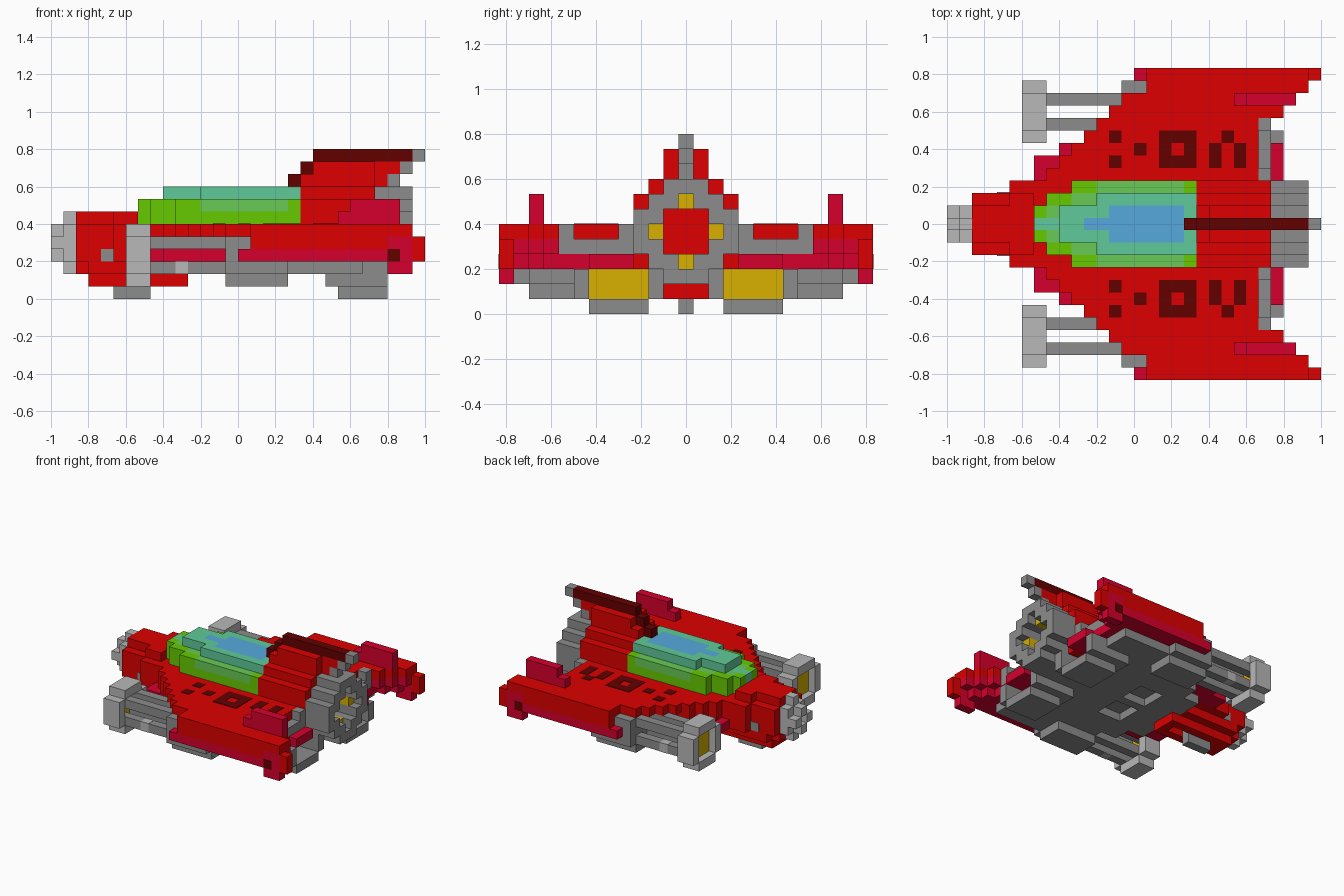
import bpy
import bmesh
from mathutils import Matrix, Vector

if "Cube" in bpy.data.objects:
    bpy.data.objects.remove(bpy.data.objects["Cube"], do_unlink=True)

U = 1 / 15  # size of one block


def material(name, rgb):
    lin = [(c / 255 / 12.92 if c < 11 else ((c / 255 + 0.055) / 1.055) ** 2.4) for c in rgb]
    m = bpy.data.materials.new(name)
    m.use_nodes = True
    m.diffuse_color = (*lin, 1)
    m.node_tree.nodes["Principled BSDF"].inputs["Base Color"].default_value = (*lin, 1)
    return m


RED = material("red", (221, 0, 0))
CRIMSON = material("crimson", (214, 0, 44))
DARK = material("dark red", (100, 0, 0))
GRAY = material("gray", (140, 140, 140))
LIGHT = material("light gray", (184, 184, 184))
YELLOW = material("yellow", (216, 176, 0))
GREEN = material("bright green", (102, 202, 0))
MID = material("soft green", (104, 202, 86))
TEAL = material("teal", (96, 202, 152))
BLUE = material("blue", (86, 170, 222))


def part(name, mat, boxes, mirror=False):
    """Boxes are inclusive block ranges: x0, x1, y0, y1, z0, z1 (y is 0 on the centre line)."""
    bm = bmesh.new()
    for x0, x1, y0, y1, z0, z1 in boxes:
        lo = Vector((x0 - 15, y0 - 0.5, z0)) * U
        hi = Vector((x1 - 14, y1 + 0.5, z1 + 1)) * U
        size = hi - lo
        bmesh.ops.create_cube(bm, size=1, matrix=Matrix.Translation((lo + hi) / 2)
                              @ Matrix.Diagonal((*size, 1)))
    me = bpy.data.meshes.new(name)
    bm.to_mesh(me)
    bm.free()
    me.materials.append(mat)
    ob = bpy.data.objects.new(name, me)
    bpy.context.collection.objects.link(ob)
    if mirror:
        mod = ob.modifiers.new("mirror", "MIRROR")
        mod.use_axis = (False, True, False)
        mod.use_mirror_merge = False
    return ob


# Nose and fuselage
part("nose_cap", LIGHT, [(1, 1, 0, 0, 6, 6), (1, 1, 0, 0, 2, 2), (1, 1, -1, -1, 3, 5),
                         (1, 1, 1, 1, 3, 5), (0, 0, 0, 0, 5, 5), (0, 0, 0, 0, 3, 3),
                         (0, 0, -1, -1, 4, 4), (0, 0, 1, 1, 4, 4)])
part("nose_core", RED, [(1, 1, 0, 0, 3, 5)])
part("nose", RED, [(2, 6, -1, 1, 6, 6), (2, 6, -2, 2, 3, 5), (2, 9, -1, 1, 2, 2),
                   (3, 9, -2, 2, 2, 2), (3, 4, -1, 1, 1, 1), (5, 9, -1, -1, 1, 1),
                   (5, 9, 1, 1, 1, 1), (10, 10, -1, 1, 1, 1), (5, 6, -2, 2, 6, 6)])
part("fuselage", RED, [(5, 25, -3, 3, 3, 5)])
part("nose_port", GRAY, [(4, 4, 2.05, 2.05, 3, 3)], True)
part("front_skid", GRAY, [(5, 7, 0, 0, 0, 1), (8, 9, 0, 0, 1.95, 1.05)])

# Canopy in stepped colour bands
part("canopy_base", GREEN, [(7, 19, -1, 1, 6, 6), (8, 19, -2, 2, 6, 6), (10, 19, -3, 3, 6, 6)])
part("canopy_trim", GREEN, [(19, 19, 3, 3, 7, 7), (10, 11, 3, 3, 7, 7),
                            (8, 9, 2, 2, 7, 7), (7, 7, 1, 1, 7, 7)], True)
part("canopy_side", MID, [(12, 18, 3, 3, 7, 7), (10, 19, 2, 2, 7, 7), (8, 19, 1, 1, 7, 7)], True)
part("canopy_ridge", TEAL, [(7, 10, 0, 0, 7, 7), (9, 10, 0, 0, 8, 8), (19, 19, 0, 0, 8, 8)])
part("canopy_upper", TEAL, [(12, 19, 2, 2, 8, 8), (9, 12, 1, 1, 8, 8), (19, 19, 1, 1, 8, 8)], True)
part("canopy_glass", BLUE, [(11, 18, 0, 0, 8, 8), (13, 18, -1, -1, 8, 8), (13, 18, 1, 1, 8, 8)])

# Spine fairing and tail fin
part("spine", RED, [(20, 25, -3, 3, 6, 7), (20, 25, -2, 2, 8, 8), (20, 25, -1, 1, 9, 9),
                    (21, 25, -1, 1, 10, 10), (26, 26, 0, 0, 9, 9), (26, 27, 0, 0, 10, 10)])
part("fin_edge", DARK, [(21, 28, 0, 0, 11, 11), (20, 20, 0, 0, 10, 10), (19, 19, 0, 0, 9, 9)])
part("fin_tip", GRAY, [(29, 29, 0, 0, 11, 11), (28, 28, 0, 0, 10, 10), (27, 27, 0, 0, 9, 9)])

# Main exhaust: octagonal ring with a deep bore
ring = [(26, 28, -1, 1, 8, 8), (26, 28, -1, 1, 2, 2)]
for s in (-1, 1):
    for k, a, b in ((7, 1, 2), (6, 2, 3), (5, 3, 3), (4, 2, 3), (3, 1, 2)):
        ring.append((26, 28, min(s * a, s * b), max(s * a, s * b), k, k))
part("exhaust_ring", GRAY, ring)
part("exhaust_glow", YELLOW, [(26, 27, 0, 0, 7, 7), (26, 27, 0, 0, 3, 3),
                              (26, 27, 2, 2, 5, 5), (26, 27, -2, -2, 5, 5)])

# Swept wings: each row is y, first and last block
rows = [(4, 8, 24), (5, 9, 24), (6, 10, 24), (7, 11, 24), (8, 12, 24),
        (9, 13, 26), (10, 14, 27), (11, 16, 28)]
part("wing", RED, [(a, b, j, j, 5, 5) for j, a, b in rows]
     + [(a if j < 7 else 16, b, j, j, 4, 4) for j, a, b in rows if j < 9], True)
under = [(4, 7, 26), (5, 7, 26), (6, 9, 26), (7, 15, 25), (8, 15, 25),
         (9, 15, 25), (10, 15, 26), (11, 15, 27)]
part("wing_underside", CRIMSON, [(a, b, j, j, 3, 3) for j, a, b in under]
     + [(16, b, j, j, 4, 4) for j, a, b in rows if j >= 9], True)
part("wing_trailing_edge", GRAY, [(25, 25, 4, 8, 4, 4), (25, 25, 4, 4, 5, 5),
                                  (25, 25, 8, 8, 5, 5)], True)
part("wing_tip", RED, [(16, 28, 12, 12, 5, 5), (16, 26, 12, 12, 4, 4), (29, 29, 12, 12, 3, 4)], True)
part("wing_tip_trim", CRIMSON, [(15, 26, 12, 12, 3, 3), (27, 28, 12, 12, 2, 4)], True)
part("wing_tip_port", DARK, [(27, 27, 12.03, 12.03, 3, 3)], True)
part("winglet", CRIMSON, [(23, 27, 10, 10, 6, 6), (24, 27, 10, 10, 7, 7)], True)

# Painted wing markings as thin plates
marks = [(13, 13, 7, 7), (13, 13, 5, 5), (15, 15, 6, 6), (17, 19, 7, 7), (17, 19, 5, 5),
         (17, 17, 6, 6), (19, 19, 6, 6), (21, 21, 5, 6), (22, 22, 7, 7), (23, 23, 5, 6)]
part("wing_markings", DARK, [(*m, 6, 5.05) for m in marks], True)

# Side engines: front ring, rods and rear housing
part("engine_ring", LIGHT, [(6, 7, 8, 10, 5, 5), (6, 7, 8, 10, 1, 1),
                            (6, 7, 7, 7, 2, 4), (6, 7, 11, 11, 2, 4)], True)
part("engine_glow", YELLOW, [(6.8, 6.2, 8, 10, 2, 4)], True)
part("engine_rods", GRAY, [(7, 14, j, j, k, k) for j in (8, 10) for k in (2, 4)], True)
part("rod_collar", LIGHT, [(10, 10, 10.02, 10.02, 1.98, 2.02)], True)
part("engine_housing", GRAY, [(14, 18, 7, 11, 2, 4), (14, 18, 8, 10, 1, 1)], True)

# Belly plate with two shallow bays
part("belly_plate", GRAY, [(10, 25, 0, 0, 2, 2), (10, 13, 1, 4, 2, 2), (17, 25, 1, 2, 2, 2),
                           (17, 22, 3, 4, 2, 2), (14, 16, 4, 4, 2, 2),
                           (12, 22, 5, 6, 2, 2), (14, 25, 7, 7, 2, 2), (19, 24, 8, 10, 2, 2),
                           (14, 16, 1, 3, 2.9, 2.9)], True)

# Rear landing pods: side walls, skid floor, glowing back wall
part("rear_pod", GRAY, [(22, 26, 2, 2, 1, 2), (22, 26, 7, 7, 1, 2), (22, 22, 3, 6, 1, 1),
                        (23, 26, 3, 6, 0, 0)], True)
part("rear_pod_glow", YELLOW, [(23, 23, 3, 6, 1, 2)], True)
